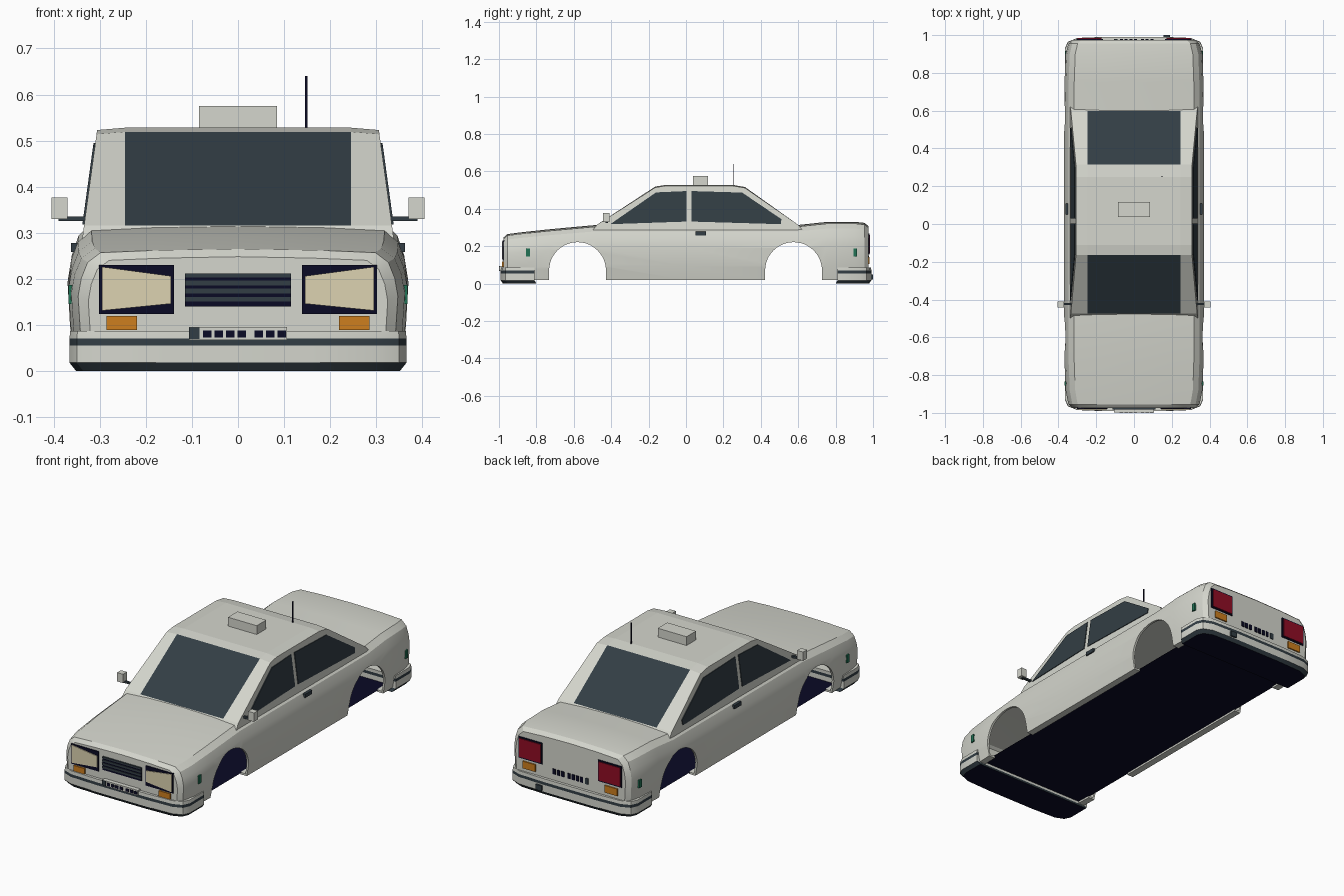
import bpy, bmesh, math

if "Cube" in bpy.data.objects:
    bpy.data.objects.remove(bpy.data.objects["Cube"], do_unlink=True)


def material(name, rgb):
    m = bpy.data.materials.new(name)
    m.use_nodes = True
    m.diffuse_color = (*rgb, 1)
    m.node_tree.nodes["Principled BSDF"].inputs["Base Color"].default_value = (*rgb, 1)
    return m


PAINT = material("ivory_paint", (0.66, 0.67, 0.61))
GLASS = material("dark_slate", (0.032, 0.047, 0.058))
NAVY = material("navy_black", (0.003, 0.003, 0.018))
CREAM = material("cream_lens", (0.72, 0.65, 0.44))
AMBER = material("amber_lens", (0.61, 0.21, 0.013))
RED = material("red_lens", (0.28, 0.004, 0.018))
GREEN = material("green_marker", (0.015, 0.17, 0.09))


def finish(name, bm, mats, smooth=False):
    bmesh.ops.recalc_face_normals(bm, faces=bm.faces)
    me = bpy.data.meshes.new(name)
    bm.to_mesh(me)
    bm.free()
    for m in mats:
        me.materials.append(m)
    ob = bpy.data.objects.new(name, me)
    bpy.context.collection.objects.link(ob)
    if smooth:
        activate(ob)
        bpy.ops.object.shade_smooth_by_angle(angle=math.radians(28))
    return ob


def activate(ob):
    bpy.ops.object.select_all(action='DESELECT')
    ob.select_set(True)
    bpy.context.view_layer.objects.active = ob


def prism(name, pts, axis, a, b, mat, lean=None, side=1):
    """Extrude a 2D outline along x (pts are y,z) or y (pts are x,z)."""
    bm = bmesh.new()
    rings = []
    for d in (a, b):
        ring = []
        for u, z in pts:
            e = (d + (lean(z) if lean else 0)) * side
            ring.append(bm.verts.new((e, u, z) if axis == 'x' else (u, e, z)))
        rings.append(ring)
        bm.faces.new(ring)
    for i in range(len(pts)):
        j = (i + 1) % len(pts)
        bm.faces.new((rings[0][i], rings[0][j], rings[1][j], rings[1][i]))
    return finish(name, bm, [mat])


def box(name, u, z, axis, a, b, mat, side=1):
    pts = [(u[0], z[0]), (u[1], z[0]), (u[1], z[1]), (u[0], z[1])]
    return prism(name, pts, axis, a, b, mat, side=side)


# Lower body: cross-sections lofted along the length, open underneath
stations = [(-.975, .325, .245), (-.955, .347, .262), (-.88, .362, .272),
            (-.73, .368, .288), (-.48, .37, .311), (0, .37, .311), (.6, .37, .311),
            (.75, .368, .327), (.9, .362, .328), (.955, .347, .322), (.975, .325, .305)]
section = [(1, .3), (1.0, .62), (.98, .77), (.94, .9), (.86, .98), (.5, 1)]
bm = bmesh.new()
rings = []
for y, w, t in stations:
    half = [(.85 * w, .02), (.95 * w, .02)]
    half += [(fx * w * (.985 if fz == .3 else 1), fz * t) for fx, fz in section]
    full = half + [(0, t + .003)] + [(-x, z) for x, z in reversed(half)]
    rings.append([bm.verts.new((x, y, z)) for x, z in full])
for r, s in zip(rings, rings[1:]):
    for i in range(len(r) - 1):
        bm.faces.new((r[i], r[i + 1], s[i + 1], s[i]))
bm.faces.new(rings[0])
bm.faces.new(rings[-1])
hull = finish("lower_body", bm, [PAINT])
activate(hull)
shell = hull.modifiers.new("shell", 'SOLIDIFY')
shell.thickness = .012
shell.offset = -1
bpy.ops.object.modifier_apply(modifier="shell")

# Wheel arches cut through both sides
for yc in (-.58, .575):
    arc = [(yc + .152 * math.cos(k * math.pi / 24), .07 + .152 * math.sin(k * math.pi / 24))
           for k in range(25)]
    cutter = prism("arch_cutter", arc + [(yc - .152, -.1), (yc + .152, -.1)],
                   'x', -.6, .6, PAINT)
    cutter.hide_render = True
    activate(hull)
    cut = hull.modifiers.new("arch", 'BOOLEAN')
    cut.operation = 'DIFFERENCE'
    cut.solver = 'EXACT'
    cut.object = cutter
    bpy.ops.object.modifier_apply(modifier="arch")
    bpy.data.objects.remove(cutter, do_unlink=True)
activate(hull)
bpy.ops.object.shade_smooth_by_angle(angle=math.radians(28))

# Floor sheet
bm = bmesh.new()
bm.faces.new([bm.verts.new(p) for p in ((-.32, -.96, .03), (.32, -.96, .03),
                                        (.32, .96, .03), (-.32, .96, .03))])
finish("floor", bm, [NAVY])


# Cabin with glazed windscreen and rear window
def lean(z):
    return .335 - .137 * (z - .31)


profile = [(-.5, .285), (-.475, .316), (-.165, .514), (-.11, .523),
           (.25, .523), (.315, .512), (.598, .316), (.625, .285)]
bm = bmesh.new()
rows = []
for y, z in profile:
    up = .005 if z > .5 else 0
    rows.append([bm.verts.new(p) for p in ((-lean(z), y, z), (-.245, y, z + up),
                                           (.245, y, z + up), (lean(z), y, z))])
for k in range(len(rows)):
    r, s = rows[k], rows[(k + 1) % len(rows)]
    for c in range(3):
        f = bm.faces.new((r[c], r[c + 1], s[c + 1], s[c]))
        f.material_index = 1 if c == 1 and k in (1, 5) else 0
for c in (0, 3):
    bm.faces.new([r[c] for r in rows])
finish("cabin", bm, [PAINT, GLASS])

# Bumpers: plan outline stacked in coloured bands
plan = [(.366, .81), (.366, .93), (.35, .965), (.30, .985), (.15, .991)]
plan += [(-x, y) for x, y in reversed(plan)]
layers = [(0, .96), (.018, 1), (.055, 1), (.07, 1), (.087, .995)]
for name, sy in (("front_bumper", -1), ("rear_bumper", 1)):
    bm = bmesh.new()
    rings = [[bm.verts.new((x * s, sy * y * (1 - (1 - s) * .3), z)) for x, y in plan]
             for z, s in layers]
    for k, band in enumerate((1, 0, 1, 0)):
        for i in range(len(plan)):
            j = (i + 1) % len(plan)
            f = bm.faces.new((rings[k][i], rings[k][j], rings[k + 1][j], rings[k + 1][i]))
            f.material_index = band
    bm.faces.new(rings[0]).material_index = 2
    bm.faces.new(rings[-1])
    finish(name, bm, [PAINT, GLASS, NAVY], True)

# Parts on both sides
front_window = [(-.405, .318), (-.16, .488), (.003, .495), (.003, .332)]
rear_window = [(.03, .332), (.03, .495), (.30, .487), (.51, .345), (.507, .318)]
for side, tag in ((1, "left"), (-1, "right")):
    prism(tag + "_front_window", front_window, 'x', -.005, .004, GLASS, lean, side)
    prism(tag + "_rear_window", rear_window, 'x', -.005, .004, GLASS, lean, side)
    box(tag + "_door_handle", (.05, .108), (.258, .278), 'x', .345, .363, GLASS, side)
    box(tag + "_front_marker", (-.855, -.835), (.145, .187), 'x', .355, .368, GREEN, side)
    box(tag + "_rear_marker", (.895, .915), (.145, .187), 'x', .353, .366, GREEN, side)
    box(tag + "_mirror_arm", (-.43, -.418), (.325, .335), 'x', .32, .39, GLASS, side)
    box(tag + "_mirror", (-.443, -.41), (.33, .377), 'x', .37, .405, PAINT, side)

    # Headlamps and front indicators
    box(tag + "_headlamp_frame", (side * .139, side * .302), (.124, .23), 'y', -.98, -.97, NAVY)
    lens = [(.145, .146), (.295, .131), (.295, .226), (.145, .206)]
    prism(tag + "_headlamp", [(side * x, z) for x, z in lens], 'y', -.984, -.975, CREAM)
    box(tag + "_front_indicator", (side * .219, side * .285), (.089, .119), 'y', -.983, -.97, AMBER)

    # Tail lamps and rear indicators
    box(tag + "_tail_frame", (side * .165, side * .305), (.155, .268), 'y', .97, .98, NAVY)
    box(tag + "_tail_lamp", (side * .172, side * .298), (.162, .261), 'y', .975, .984, RED)
    box(tag + "_rear_indicator", (side * .205, side * .28), (.105, .143), 'y', .97, .982, AMBER)

# Grille with slats
box("grille", (-.115, .115), (.14, .206), 'y', -.98, -.97, NAVY)
for k in range(4):
    z = .1505 + k * .0175
    box("grille_slat", (-.115, .115), (z, z + .0105 - .002 * (k == 3)), 'y', -.983, -.975, GLASS)

# Registration plates with blank blocks
box("front_plate", (-.106, .106), (.067, .095), 'y', -.997, -.97, PAINT)
box("front_plate_band", (-.106, -.084), (.069, .094), 'y', -.999, -.99, GLASS)
box("rear_plate_band", (-.106, -.088), (.118, .15), 'y', .97, .979, GLASS)
for x in (-.067, -.042, -.017, .008, .045, .07, .095):
    box("front_plate_block", (x - .009, x + .009), (.073, .088), 'y', -1, -.99, NAVY)
    box("rear_plate_block", (x - .008, x + .008), (.12, .148), 'y', .97, .979, NAVY)

# Exhaust stub, roof sign and aerial
box("exhaust_stub", (.155, .19), (.022, .05), 'y', .97, 1, GLASS)
box("roof_sign", (-.085, .085), (.5, .575), 'y', .037, .117, PAINT)
box("aerial", (.1455, .1505), (.51, .64), 'y', .25, .255, NAVY)
